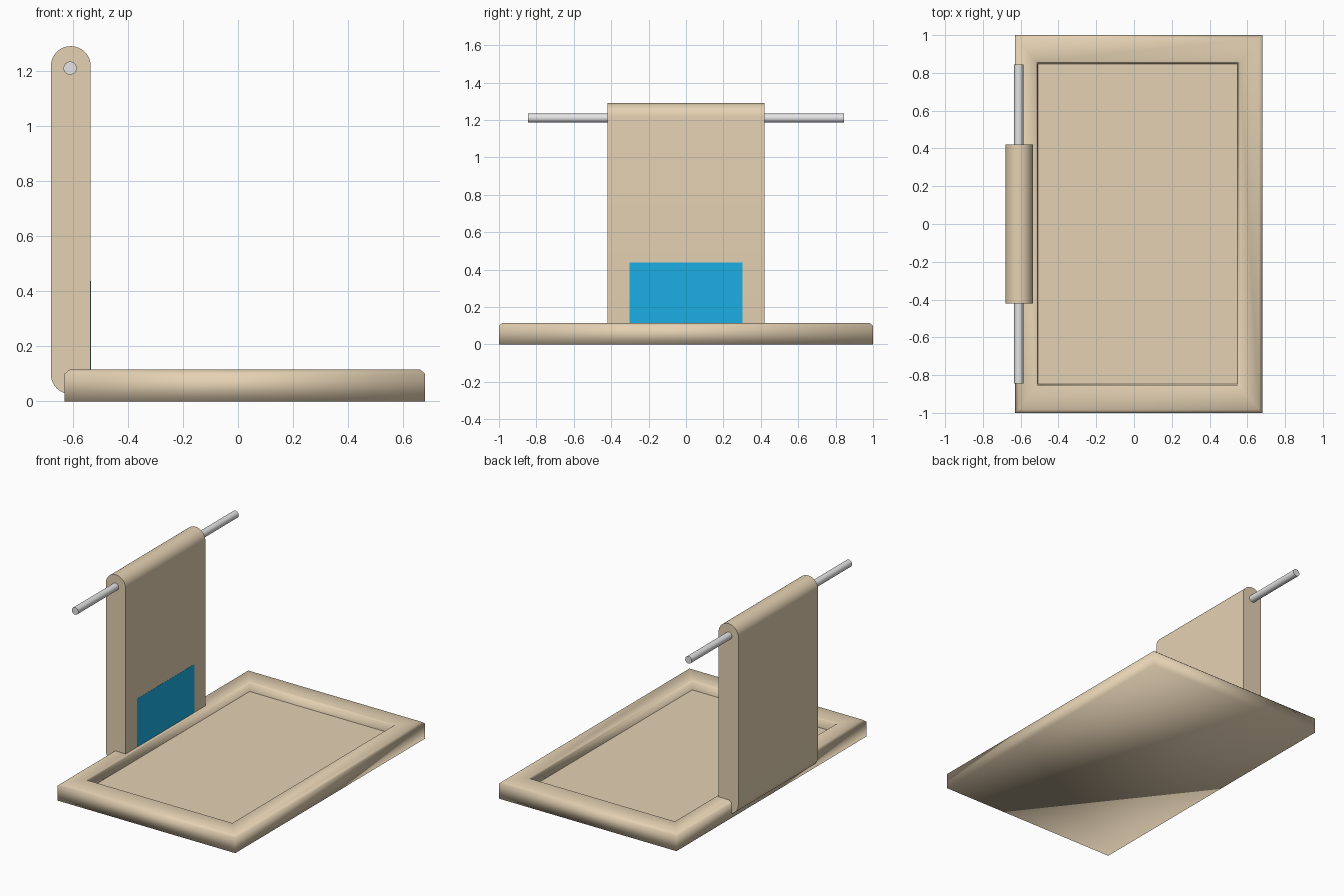
import bpy, bmesh, math

if "Cube" in bpy.data.objects:
    bpy.data.objects.remove(bpy.data.objects["Cube"], do_unlink=True)


def material(name, rgb):
    m = bpy.data.materials.new(name)
    m.use_nodes = True
    m.diffuse_color = (*rgb, 1)
    m.node_tree.nodes["Principled BSDF"].inputs["Base Color"].default_value = (*rgb, 1)
    return m


TAN = material("tan", (0.78, 0.64, 0.45))
BLUE = material("blue", (0.012, 0.43, 0.78))
STEEL = material("light steel", (0.78, 0.78, 0.79))


def finish(name, bm, mat):
    bmesh.ops.recalc_face_normals(bm, faces=bm.faces)
    mesh = bpy.data.meshes.new(name)
    bm.to_mesh(mesh)
    bm.free()
    mesh.materials.append(mat)
    ob = bpy.data.objects.new(name, mesh)
    bpy.context.collection.objects.link(ob)
    return ob


def smooth(ob, degrees):
    bpy.ops.object.select_all(action='DESELECT')
    ob.select_set(True)
    bpy.context.view_layer.objects.active = ob
    bpy.ops.object.shade_smooth_by_angle(angle=math.radians(degrees))


# Tray: stacked rectangular loops of (x min, x max, half length, height)
FLOOR = 0.055
bm = bmesh.new()
loops = []
for x0, x1, y, z in [
    (-0.63, 0.68, 1.0, 0.0), (-0.63, 0.68, 1.0, 0.1),
    (-0.612, 0.662, 0.982, 0.115),
    (-0.52, 0.56, 0.86, 0.115), (-0.512, 0.552, 0.852, 0.105),
    (-0.507, 0.547, 0.847, FLOOR),
]:
    loops.append([bm.verts.new(p) for p in
                  [(x0, -y, z), (x1, -y, z), (x1, y, z), (x0, y, z)]])
for a, b in zip(loops, loops[1:]):
    for i in range(4):
        j = (i + 1) % 4
        bm.faces.new((a[i], a[j], b[j], b[i]))
bm.faces.new(loops[0])
bm.faces.new(loops[-1])
tray = finish("tray", bm, TAN)
smooth(tray, 180)
# The flat floor keeps a crisp border
for e in tray.data.edges:
    e.use_edge_sharp = all(abs(tray.data.vertices[i].co.z - FLOOR) < 1e-4 for i in e.vertices)

# Upright panel: capsule profile swept along y
R, CX, HALF = 0.0725, -0.6075, 0.42
bm = bmesh.new()
profile = []
for cz, start in ((1.2175, 0), (0.0985, math.pi)):
    for k in range(25):
        t = start + math.pi * k / 24
        profile.append(bm.verts.new((CX + R * math.cos(t), -HALF, cz + R * math.sin(t))))
face = bm.faces.new(profile)
ext = bmesh.ops.extrude_face_region(bm, geom=[face], use_keep_orig=True)
bmesh.ops.translate(bm, vec=(0, 2 * HALF, 0),
                    verts=[g for g in ext["geom"] if isinstance(g, bmesh.types.BMVert)])
smooth(finish("upright_panel", bm, TAN), 30)

# Blue label plate on the inner face of the panel
bpy.ops.mesh.primitive_cube_add(size=1, location=(CX + R, 0, 0.268))
label = bpy.context.object
label.name = "label_plate"
label.scale = (0.002, 0.604, 0.338)
label.data.materials.append(BLUE)

# Pivot rod
bpy.ops.mesh.primitive_cylinder_add(vertices=32, radius=0.024, depth=1.69,
                                    location=(-0.61, 0, 1.21), rotation=(math.pi / 2, 0, 0))
rod = bpy.context.object
rod.name = "pivot_rod"
rod.data.materials.append(STEEL)
smooth(rod, 30)
